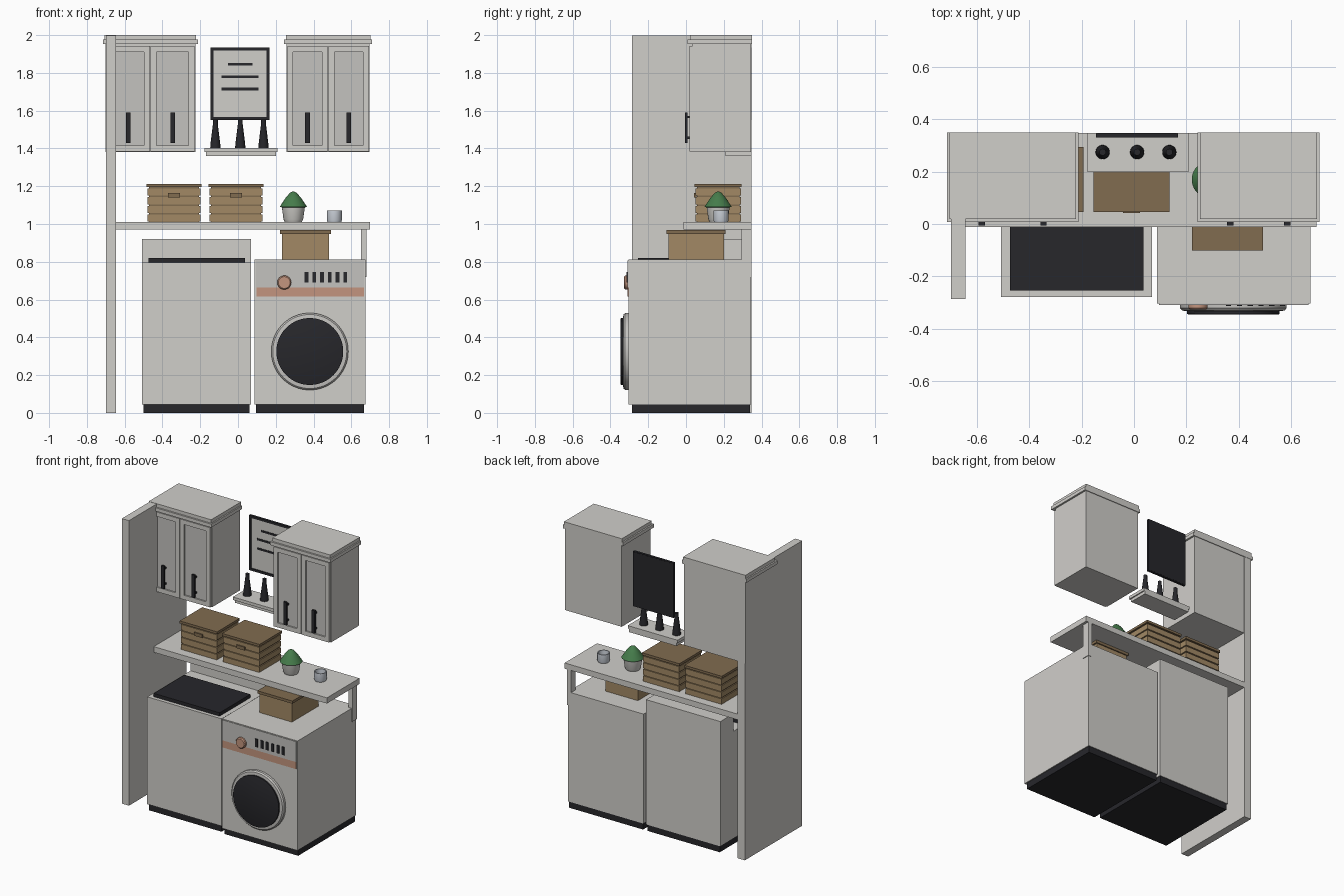
import bpy, math


def material(name, rgb):
    m = bpy.data.materials.new(name)
    m.diffuse_color = (*rgb, 1)
    return m


DARK = material("charcoal", (0.02, 0.02, 0.024))
TAN = material("wicker", (0.36, 0.25, 0.13))
TAN_DARK = material("wicker_shadow", (0.22, 0.15, 0.08))
COPPER = material("copper", (0.55, 0.30, 0.21))
GREEN = material("leaf", (0.06, 0.20, 0.07))
PALE = material("glass", (0.62, 0.66, 0.72))
INSET = material("inset_grey", (0.55, 0.54, 0.52))
CREAM = material("cream", (0.63, 0.62, 0.59))


def mesh_object(name, verts, faces, mat):
    me = bpy.data.meshes.new(name)
    me.from_pydata(verts, [], faces)
    ob = bpy.data.objects.new(name, me)
    bpy.context.collection.objects.link(ob)
    if mat:
        me.materials.append(mat)
    return ob


def box(name, x, y, z, mat=CREAM):
    v = [(a, b, c) for a in x for b in y for c in z]
    f = [(0, 1, 3, 2), (4, 6, 7, 5), (0, 4, 5, 1), (2, 3, 7, 6), (0, 2, 6, 4), (1, 5, 7, 3)]
    return mesh_object(name, v, f, mat)


def lathe(name, loc, profile, mat=CREAM, front=False, n=40):
    # revolve (radius, height) points; front=True points the axis to -y
    v, f = [], []
    for r, h in profile:
        for i in range(n):
            a = 2 * math.pi * i / n
            v.append((r * math.cos(a), r * math.sin(a), h))
    for k in range(len(profile) - 1):
        for i in range(n):
            j = (i + 1) % n
            f.append((k * n + i, k * n + j, (k + 1) * n + j, (k + 1) * n + i))
    f.append(tuple(reversed(range(n))))
    f.append(tuple(range((len(profile) - 1) * n, len(profile) * n)))
    ob = mesh_object(name, v, f, mat)
    ob.location = loc
    if front:
        ob.rotation_euler.x = math.pi / 2
    bpy.ops.object.select_all(action='DESELECT')
    ob.select_set(True)
    bpy.context.view_layer.objects.active = ob
    bpy.ops.object.shade_smooth_by_angle(angle=math.radians(35))
    return ob


def frame(name, x, y, z, w, mat=CREAM):
    # rectangular frame of four bars
    box(name + "_left", (x[0], x[0] + w), y, z, mat)
    box(name + "_right", (x[1] - w, x[1]), y, z, mat)
    inner = (x[0] + w, x[1] - w)
    box(name + "_bottom", inner, y, (z[0], z[0] + w), mat)
    box(name + "_top", inner, y, (z[1] - w, z[1]), mat)


def cabinet(name, x0, x1):
    box(name + "_body", (x0, x1), (0.035, 0.345), (1.38, 1.955))
    box(name + "_crown_lip", (x0 - 0.014, x1 + 0.013), (0.008, 0.35), (1.952, 1.976))
    box(name + "_crown_top", (x0 - 0.004, x1 + 0.004), (0.02, 0.35), (1.976, 2.0))
    mid = (x0 + x1) / 2
    for i, (a, b) in enumerate(((x0 + 0.004, mid - 0.002), (mid + 0.002, x1 - 0.004))):
        d = f"{name}_door_{i + 1}"
        frame(d, (a, b), (0.019, 0.035), (1.384, 1.942), 0.031)
        box(d + "_inset", (a + 0.031, b - 0.031), (0.029, 0.035), (1.415, 1.911), INSET)
        c = (a + b) / 2
        box(d + "_handle", (c - 0.012, c + 0.012), (-0.006, 0.008), (1.43, 1.59), DARK)
        for z in (1.45, 1.56):
            box(d + "_handle_post", (c - 0.007, c + 0.007), (0.008, 0.03), (z, z + 0.012), DARK)


def slatted_basket(name, x0):
    x1, y0, y1 = x0 + 0.29, 0.045, 0.295
    box(name + "_core", (x0 + 0.012, x1 - 0.012), (y0 + 0.012, y1 - 0.012), (1.01, 1.2), TAN_DARK)
    for i in range(4):
        z = 1.012 + i * 0.046
        box(f"{name}_slat_{i + 1}", (x0 + 0.005, x1 - 0.005), (y0 + 0.005, y1 - 0.005), (z, z + 0.038), TAN)
    box(name + "_lid", (x0, x1), (y0, y1), (1.195, 1.212), TAN_DARK)
    c = (x0 + x1) / 2
    box(name + "_pull", (c - 0.032, c + 0.032), (y0 - 0.003, y0 + 0.01), (1.14, 1.163), TAN_DARK)


# tall side panel, worktop and its support leg
box("side_panel", (-0.70, -0.645), (-0.287, 0.348), (0, 1.998))
box("worktop", (-0.66, 0.698), (-0.012, 0.348), (0.97, 1.01))
box("worktop_leg", (0.65, 0.68), (0.295, 0.348), (0.72, 0.97))

# wall cabinets
cabinet("left_cabinet", -0.702, -0.226)
cabinet("right_cabinet", 0.257, 0.697)

# top loading washer with a raised console at the back
box("washer_plinth", (-0.50, 0.062), (-0.27, 0.34), (0, 0.045), DARK)
box("washer_body", (-0.508, 0.068), (-0.28, 0.345), (0.045, 0.797))
box("washer_console", (-0.508, 0.068), (0.2, 0.345), (0.797, 0.92))
box("washer_lid", (-0.475, 0.036), (-0.255, 0.085), (0.797, 0.821), DARK)

# front loading dryer
box("dryer_plinth", (0.095, 0.668), (-0.287, 0.34), (0, 0.045), DARK)
box("dryer_body", (0.088, 0.675), (-0.305, 0.345), (0.045, 0.813))
box("dryer_control_panel", (0.095, 0.668), (-0.309, -0.3), (0.665, 0.808), INSET)
box("dryer_stripe", (0.097, 0.666), (-0.309, -0.3), (0.615, 0.665), COPPER)
lathe("dryer_dial", (0.245, -0.3, 0.69), [(0.037, 0), (0.037, 0.022), (0.031, 0.028)], COPPER, True)
for i in range(6):
    cx = 0.362 + i * 0.0412
    box(f"dryer_button_{i + 1}", (cx - 0.01, cx + 0.01), (-0.314, -0.3), (0.69, 0.746), DARK)
lathe("dryer_door_ring", (0.38, -0.3, 0.325), [(0.204, 0), (0.204, 0.022), (0.196, 0.031), (0.175, 0.034)],
      INSET, True, 64)
lathe("dryer_door_glass", (0.38, -0.3, 0.325), [(0.177, 0.03), (0.177, 0.044), (0.172, 0.046)], DARK, True, 64)

# framed wall sign with plain bars
frame("sign_frame", (-0.146, 0.168), (0.33, 0.347), (1.55, 1.935), 0.016, DARK)
box("sign_back", (-0.14, 0.16), (0.342, 0.348), (1.555, 1.93), DARK)
box("sign_face", (-0.13, 0.152), (0.337, 0.343), (1.566, 1.919))
for i, (h, z) in enumerate(((0.065, 1.845), (0.098, 1.78), (0.098, 1.715))):
    box(f"sign_bar_{i + 1}", (0.011 - h, 0.011 + h), (0.334, 0.338), (z - 0.007, z + 0.007), DARK)

# wall shelf and bottles
box("shelf_base", (-0.17, 0.2), (0.21, 0.348), (1.36, 1.385))
box("shelf_top", (-0.178, 0.208), (0.198, 0.348), (1.382, 1.403))
for i, bx in enumerate((-0.12, 0.012, 0.135)):
    lathe(f"bottle_{i + 1}", (bx, 0.275, 1.403),
          [(0.027, 0), (0.026, 0.02), (0.013, 0.125), (0.013, 0.15)], DARK, n=24)

# baskets
slatted_basket("left_basket", -0.484)
slatted_basket("middle_basket", -0.155)
box("small_basket", (0.233, 0.483), (-0.092, 0.2), (0.813, 0.95), TAN)
box("small_basket_lid", (0.222, 0.493), (-0.102, 0.208), (0.948, 0.967), TAN_DARK)

# potted plant and cup
lathe("plant_pot", (0.293, 0.17, 1.01), [(0.045, 0), (0.052, 0.015), (0.061, 0.08), (0.053, 0.08), (0.05, 0.07)])
lathe("plant_leaves", (0.293, 0.17, 1.085), [(0.05, 0), (0.072, 0.006), (0.042, 0.052), (0.018, 0.08), (0.006, 0.086)], GREEN)
lathe("cup", (0.51, 0.185, 1.01), [(0.036, 0), (0.04, 0.01), (0.04, 0.062), (0.034, 0.062), (0.032, 0.01)], PALE)
